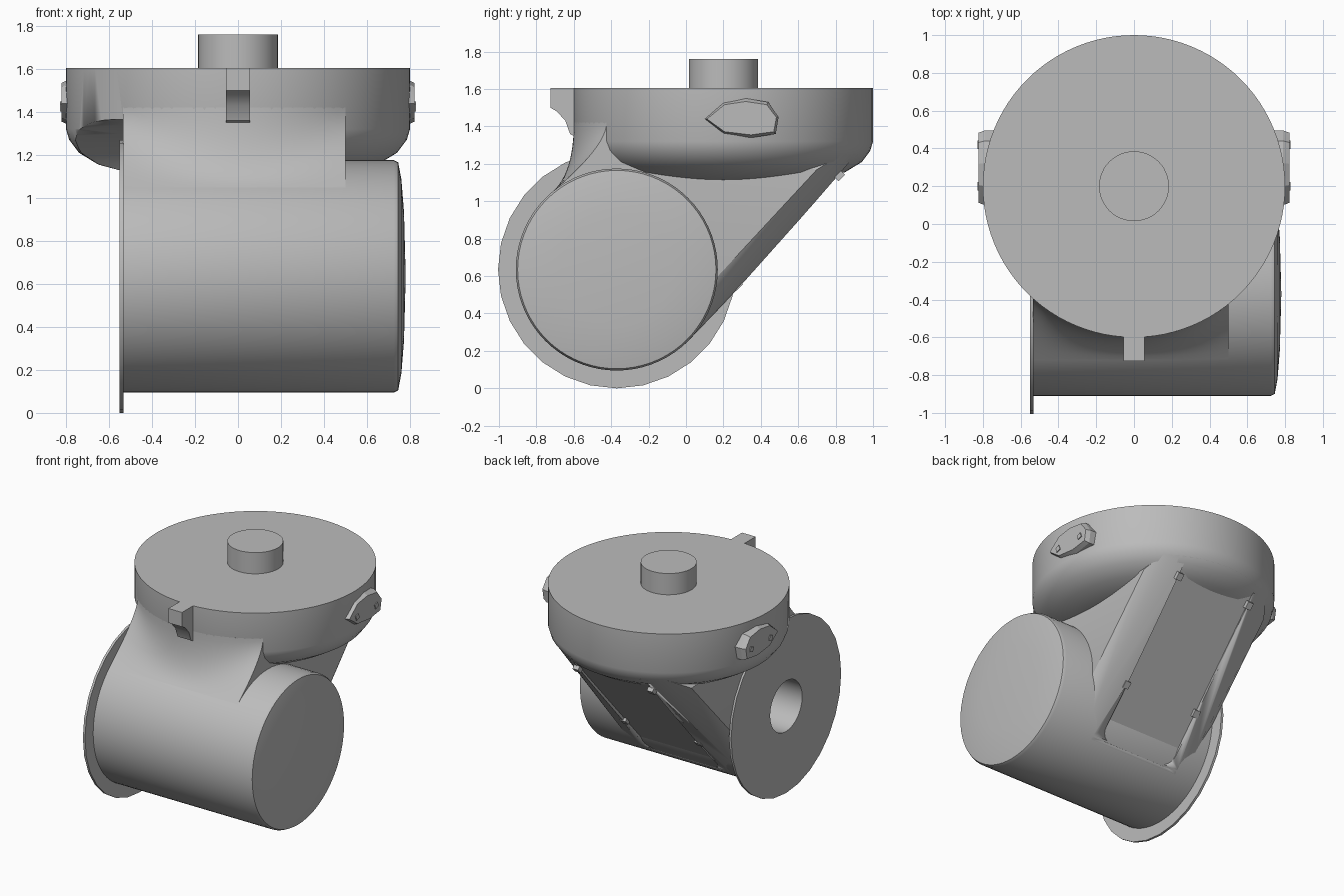
import bpy, bmesh
from math import sin, cos, pi, radians, sqrt
from mathutils import Matrix, Vector

cube = bpy.data.objects.get("Cube")
if cube:
    bpy.data.objects.remove(cube)

grey = bpy.data.materials.new("plain_grey")
grey.use_nodes = True
grey.diffuse_color = (0.5, 0.5, 0.5, 1)
grey.node_tree.nodes["Principled BSDF"].inputs["Base Color"].default_value = (0.5, 0.5, 0.5, 1)


def finish(name, bm, angle=30):
    bmesh.ops.recalc_face_normals(bm, faces=bm.faces)
    mesh = bpy.data.meshes.new(name)
    bm.to_mesh(mesh)
    bm.free()
    ob = bpy.data.objects.new(name, mesh)
    bpy.context.collection.objects.link(ob)
    mesh.materials.append(grey)
    bpy.ops.object.select_all(action='DESELECT')
    ob.select_set(True)
    bpy.context.view_layer.objects.active = ob
    bpy.ops.object.shade_smooth_by_angle(angle=radians(angle))
    return ob


def lathe(name, profile, matrix, steps=72, closed=False):
    """Spin (radius, height) points about z, then place the result."""
    bm = bmesh.new()
    vs = [bm.verts.new((r, 0, h)) for r, h in profile]
    es = [bm.edges.new(p) for p in zip(vs, vs[1:])]
    if closed:
        es.append(bm.edges.new((vs[-1], vs[0])))
    bmesh.ops.spin(bm, geom=vs + es, cent=(0, 0, 0), axis=(0, 0, 1),
                   angle=2 * pi, steps=steps, use_merge=True)
    bmesh.ops.remove_doubles(bm, verts=bm.verts, dist=1e-4)
    bm.transform(matrix)
    return finish(name, bm)


def loft(name, sections):
    """Join equal closed sections and cap both ends."""
    bm = bmesh.new()
    rings = [[bm.verts.new(p) for p in s] for s in sections]
    for a, b in zip(rings, rings[1:]):
        for i in range(len(a)):
            j = (i + 1) % len(a)
            bm.faces.new((a[i], a[j], b[j], b[i]))
    bm.faces.new(rings[0])
    bm.faces.new(rings[-1])
    return finish(name, bm)


def hull(points):
    bm = bmesh.new()
    for p in points:
        bm.verts.new(p)
    res = bmesh.ops.convex_hull(bm, input=bm.verts)
    junk = {v for v in res["geom_interior"] + res["geom_unused"]
            if isinstance(v, bmesh.types.BMVert)}
    bmesh.ops.delete(bm, geom=list(junk), context='VERTS')
    return bm


def box(name, centre, size, turn=0):
    bm = bmesh.new()
    bmesh.ops.create_cube(bm, size=1, matrix=Matrix.Translation(centre)
                          @ Matrix.Rotation(turn, 4, 'X') @ Matrix.Diagonal((*size, 1)))
    return finish(name, bm)


def cut(target, cutter):
    mod = target.modifiers.new("cut", 'BOOLEAN')
    mod.operation, mod.solver, mod.object = 'DIFFERENCE', 'EXACT', cutter
    bpy.context.view_layer.objects.active = target
    bpy.ops.object.modifier_apply(modifier=mod.name)
    bpy.data.objects.remove(cutter)


BY, BZ, BR = -0.37, 0.635, 0.54      # barrel axis and radius
DY, DR = 0.2, 0.8                    # drum axis and radius
BORE = 0.185
X0, X1 = -0.535, 0.5                 # neck ends
along_x = Matrix.Translation((0, BY, BZ)) @ Matrix.Rotation(pi / 2, 4, 'Y')
upright = Matrix.Translation((0, DY, 0))

# Horizontal barrel with shallow domed end and a blind bore
lathe("barrel", [(0, -0.3), (BORE, -0.3), (BORE, -0.54), (BR, -0.54), (BR, 0.725),
                 (0.53, 0.745), (0.45, 0.76), (0.3, 0.772), (0, 0.78)], along_x)
# Thin mounting flange
lathe("mounting_flange", [(BORE, -0.55), (0.635, -0.55), (0.635, -0.533), (BORE, -0.533)],
      along_x, 28, True)
# Round drum with bowl-shaped underside, scooped out to clear the flange
drum = lathe("drum", [(0, 1.605), (DR, 1.605), (DR, 1.32), (0.785, 1.27), (0.74, 1.21),
                      (0.65, 1.155), (0.5, 1.115), (0, 1.1)], upright, 96)
cut(drum, lathe("clearance_cutter", [(0, -0.95), (0.73, -0.95), (0.73, -0.534), (0, -0.534)],
                along_x))
# Output shaft
lathe("shaft", [(0, 1.76), (BORE, 1.76), (BORE, 1.59), (0, 1.59)], upright, 48)


# Neck joining the drum to the barrel, sloping at the back with rounded flanks
def barrel_arc(x, low):
    return [(x, BY + BR * cos(radians(a)), BZ + BR * sin(radians(a)))
            for a in range(low, 101, 4)]


points = []
for i in range(23):
    x = -0.44 + 0.04 * i
    reach = sqrt(0.77 ** 2 - x * x)
    points += [(x, DY + reach, 1.25), (x, DY - reach + 0.1, 1.25)]
for x in (X0, X1):
    points += [(x, 0.7, 1.17), (x, -0.3, 1.25)] + barrel_arc(x, -4)
for side in (-1, 1):
    points += barrel_arc(side * 0.44, -28) + barrel_arc(side * 0.36, -48)
neck = finish("neck", hull(points))
cut(neck, lathe("bore_cutter", [(0, -0.7), (BORE, -0.7), (BORE, -0.3), (0, -0.3)], along_x))

# Shallow round-cornered recess in the back slope
slope = Vector((0, 1, 1)).normalized()
inward = Vector((0, -1, 1)).normalized()
foot = Vector((0, 0.01, 0.25))
W, TOP, RAD = 0.3, 1.33, 0.09
outline = [(-W, TOP)] + [(-W + RAD - RAD * cos(a), RAD - RAD * sin(a))
                         for a in (radians(15 * i) for i in range(7))]
outline += [(-x, v) for x, v in reversed(outline)]


def on_slope(x, v, depth):
    return foot + slope * v + Vector((x, 0, 0)) + inward * depth


cut(neck, loft("recess_cutter", [[on_slope(x, v, -0.2) for x, v in outline],
                                 [on_slope(x, v, 0.012 + 0.05 * v) for x, v in outline]]))

# Panel clips on the recess edges
for side in (-1, 1):
    for v in (0.4, 1.2):
        box("panel_clip", on_slope(side * W, v, 0.01 + 0.035 * v), (0.045, 0.05, 0.03), pi / 4)

# Concave blend from the drum wall down onto the front of the barrel
sections = []
ang = radians(130)
end = Vector((0, BY + BR * cos(ang), BZ + BR * sin(ang)))
tangent = Vector((0, sin(ang), -cos(ang)))
for i in range(27):
    x = X0 + (X1 - X0) * i / 26
    wall = DY - sqrt(DR * DR - x * x)
    start = Vector((0, wall, 1.42))
    bend = end + tangent * ((wall - end.y) / tangent.y)
    ring = []
    for k in range(13):
        t = k / 12
        ring.append(start * (1 - t) ** 2 + bend * 2 * t * (1 - t) + end * t * t)
    ring += [Vector((0, -0.3, end.z)), Vector((0, -0.2, 1.42))]
    sections.append([p + Vector((x, 0, 0)) for p in ring])
loft("front_blend", sections)

# Locating key on the front of the drum
key = [(-0.5, 1.605), (-0.725, 1.605), (-0.725, 1.5), (-0.69, 1.48), (-0.645, 1.43),
       (-0.62, 1.36), (-0.5, 1.3)]
loft("locating_key", [[(x, y, z) for y, z in key] for x in (-0.055, 0.055)])

# Side bosses with two square screws each
rim = [(0.1, 1.44), (0.2, 1.53), (0.32, 1.55), (0.44, 1.53), (0.495, 1.45),
       (0.48, 1.36), (0.35, 1.34), (0.2, 1.36)]
for side in (-1, 1):
    pts = [(side * 0.7, y, z) for y, z in rim]
    pts += [(side * 0.79, y, z) for y, z in rim]
    pts += [(side * 0.822, 0.3 + (y - 0.3) * 0.94, 1.44 + (z - 1.44) * 0.85) for y, z in rim]
    finish("side_boss", hull(pts), 15)
    for y in (0.2, 0.42):
        box("boss_screw", (side * 0.821, y, 1.425), (0.014, 0.035, 0.035), radians(20))
